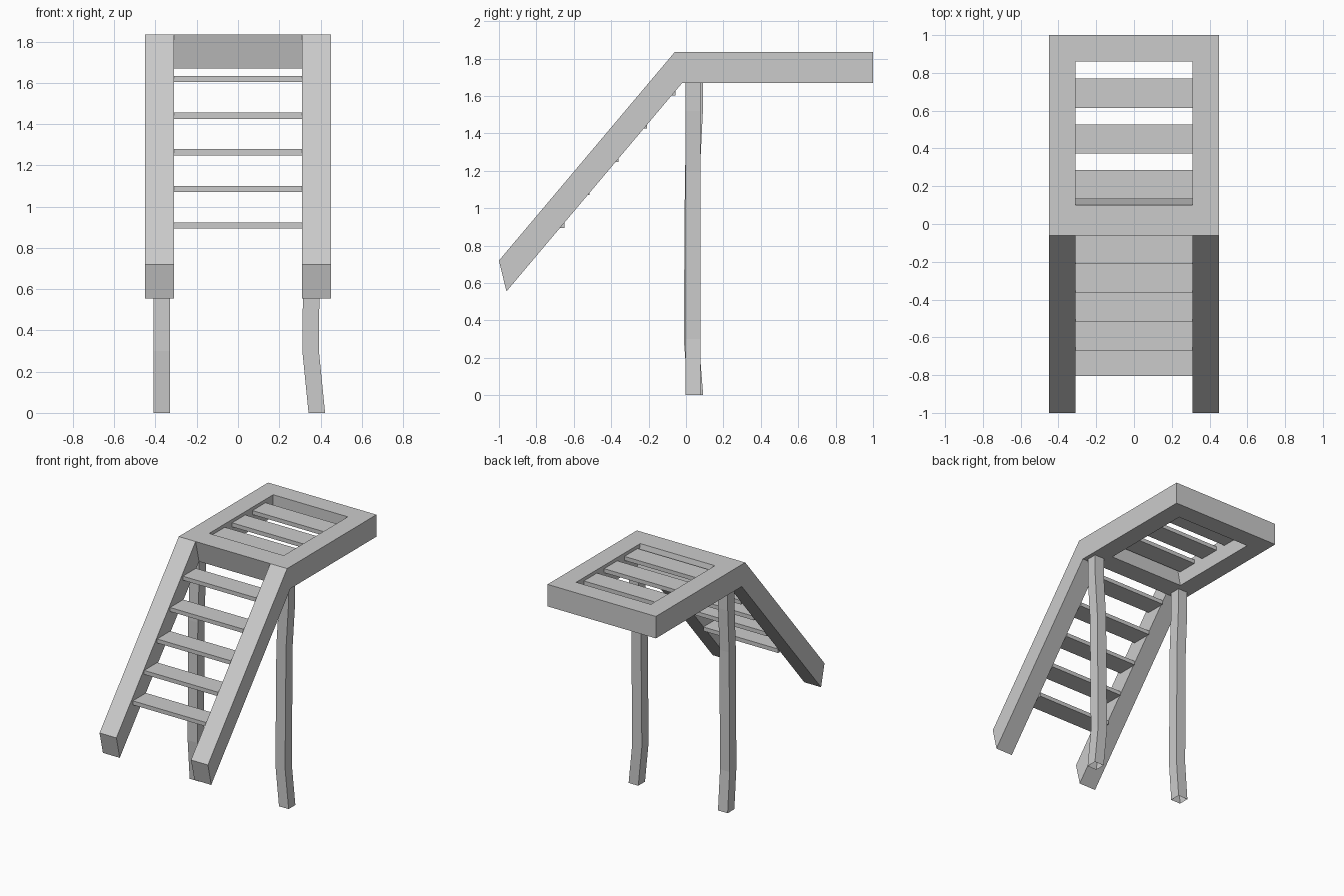
import bpy
import bmesh

cube = bpy.data.objects.get("Cube")
if cube:
    bpy.data.objects.remove(cube, do_unlink=True)

grey = bpy.data.materials.new("plain_grey")
grey.use_nodes = True
GREY = (0.6, 0.6, 0.6, 1)
grey.diffuse_color = GREY
grey.node_tree.nodes["Principled BSDF"].inputs["Base Color"].default_value = GREY


def finish(name, bm):
    bmesh.ops.recalc_face_normals(bm, faces=bm.faces)
    mesh = bpy.data.meshes.new(name)
    bm.to_mesh(mesh)
    bm.free()
    mesh.materials.append(grey)
    obj = bpy.data.objects.new(name, mesh)
    bpy.context.collection.objects.link(obj)
    return obj


def extrude_profile(name, profile, x0, x1):
    """Solid from a side profile of (y, z) points, running from x0 to x1."""
    bm = bmesh.new()
    face = bm.faces.new([bm.verts.new((x0, y, z)) for y, z in profile])
    moved = bmesh.ops.extrude_face_region(bm, geom=[face])["geom"]
    # extrusion keeps the first face as the other cap
    verts = [v for v in moved if isinstance(v, bmesh.types.BMVert)]
    bmesh.ops.translate(bm, verts=verts, vec=(x1 - x0, 0, 0))
    return finish(name, bm)


def board(name, y0, y1, z0, z1):
    return extrude_profile(name, [(y0, z0), (y1, z0), (y1, z1), (y0, z1)], -INNER, INNER)


def leg(name, path, half):
    """Open square tube through the path points."""
    bm = bmesh.new()
    rings = [[bm.verts.new((x + sx * half, y + sy * half, z))
              for sx, sy in ((-1, -1), (1, -1), (1, 1), (-1, 1))] for x, y, z in path]
    for low, high in zip(rings, rings[1:]):
        for i in range(4):
            j = (i + 1) % 4
            bm.faces.new((low[i], low[j], high[j], high[i]))
    return finish(name, bm)


INNER, OUTER = 0.31, 0.45
TOP, BOTTOM = 1.835, 1.67

# Sloped stair rails continuing into the platform sides
rail = [(-1, 0.72), (-0.06, TOP), (1, TOP), (1, BOTTOM), (-0.02, BOTTOM), (-0.96, 0.555)]
extrude_profile("left_side_rail", rail, INNER, OUTER)
extrude_profile("right_side_rail", rail, -OUTER, -INNER)

# Platform cross beams
extrude_profile("front_beam", [(-0.06, TOP), (0.10, TOP), (0.135, BOTTOM), (-0.02, BOTTOM)],
                -INNER, INNER)
board("back_beam", 0.86, 1, BOTTOM, TOP)

# Stair treads and platform slats
DEPTH, THICK = 0.155, 0.03
for i, y in enumerate((-0.804, -0.67, -0.517, -0.363, -0.212)):
    z = 0.893 + i * 0.1775
    board(f"stair_tread_{i + 1}", y, y + DEPTH, z, z + THICK)
for i in range(3):
    y = 0.132 + i * 0.241
    board(f"platform_slat_{i + 1}", y, y + DEPTH, 1.78, 1.81)

# Crooked legs, one bent sideways and one bent backwards
bends = [(0, 0.03), (0.3, 0), (1.2, 0.008), (1.52, 0.028), (BOTTOM, 0.028)]
leg("left_leg", [(0.352 + b, 0.038, z) for z, b in bends], 0.04)
leg("right_leg", [(-0.37, 0.028 + b * 0.8, z) for z, b in bends], 0.04)
